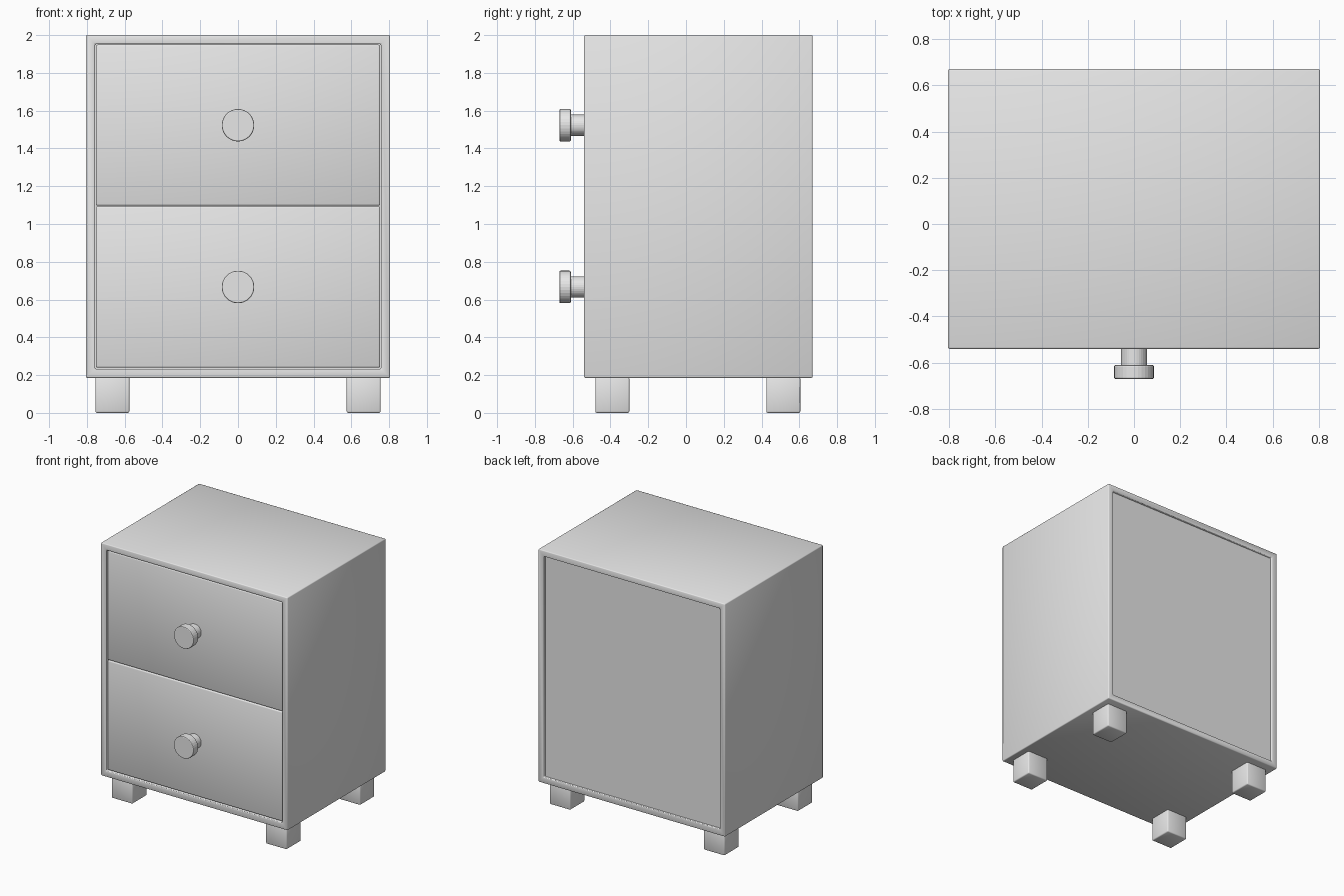
import bpy, bmesh, math
from mathutils import Matrix

if "Cube" in bpy.data.objects:
    bpy.data.objects.remove(bpy.data.objects["Cube"])

grey = bpy.data.materials.new("light_grey")
grey.diffuse_color = (0.8, 0.8, 0.8, 1)
grey.use_nodes = True
grey.node_tree.nodes["Principled BSDF"].inputs["Base Color"].default_value = grey.diffuse_color


def activate(ob):
    bpy.ops.object.select_all(action='DESELECT')
    ob.select_set(True)
    bpy.context.view_layer.objects.active = ob


def finish(name, bm, bevel=0.0, segments=2, thickness=0.0, smooth=True):
    me = bpy.data.meshes.new(name)
    bmesh.ops.recalc_face_normals(bm, faces=bm.faces)
    bm.to_mesh(me)
    bm.free()
    ob = bpy.data.objects.new(name, me)
    bpy.context.collection.objects.link(ob)
    me.materials.append(grey)
    activate(ob)
    if thickness:
        m = ob.modifiers.new("wall", 'SOLIDIFY')
        m.thickness, m.offset, m.use_even_offset = thickness, -1, True
        bpy.ops.object.modifier_apply(modifier=m.name)
    if bevel:
        m = ob.modifiers.new("soft_edges", 'BEVEL')
        m.width, m.segments = bevel, segments
        m.limit_method, m.angle_limit = 'ANGLE', math.radians(40)
        bpy.ops.object.modifier_apply(modifier=m.name)
    if smooth:
        bpy.ops.object.shade_smooth_by_angle(angle=math.radians(60))
    return ob


def box_bm(x0, x1, y0, y1, z0, z1):
    bm = bmesh.new()
    mat = (Matrix.Translation(((x0 + x1) / 2, (y0 + y1) / 2, (z0 + z1) / 2))
           @ Matrix.Diagonal((x1 - x0, y1 - y0, z1 - z0, 1)))
    bmesh.ops.create_cube(bm, size=1, matrix=mat)
    return bm


def rod(name, r, y0, y1, z, bevel=0.0):
    bm = bmesh.new()
    mat = Matrix.Translation((0, (y0 + y1) / 2, z)) @ Matrix.Rotation(math.pi / 2, 4, 'X')
    bmesh.ops.create_cone(bm, cap_ends=True, segments=32, radius1=r, radius2=r,
                          depth=y1 - y0, matrix=mat)
    return finish(name, bm, bevel, smooth=False)


# Case: a box open at front and back, with wall thickness
bm = box_bm(-0.805, 0.805, -0.54, 0.67, 0.185, 2.0)
bm.normal_update()
ends = [f for f in bm.faces if abs(f.normal.y) > 0.9]
bmesh.ops.delete(bm, geom=ends, context='FACES_ONLY')
finish("case", bm, bevel=0.007, thickness=0.048)

# Recessed back panel
finish("back_panel", box_bm(-0.76, 0.76, 0.63, 0.652, 0.23, 1.955), smooth=False)

# Two drawers, each with a round knob on a stem
for label, z0, z1 in (("lower", 0.239, 1.094), ("upper", 1.097, 1.949)):
    finish(label + "_drawer", box_bm(-0.753, 0.753, -0.533, 0.6, z0, z1), bevel=0.009)
    zc = (z0 + z1) / 2
    rod(label + "_knob_stem", 0.056, -0.615, -0.52, zc)
    rod(label + "_knob", 0.086, -0.67, -0.61, zc, bevel=0.006)

# Four block legs
for end, y0 in (("front", -0.48), ("back", 0.425)):
    for side, x0 in (("left", -0.755), ("right", 0.575)):
        finish(f"{end}_{side}_leg", box_bm(x0, x0 + 0.18, y0, y0 + 0.18, 0.0, 0.19),
               bevel=0.008)
